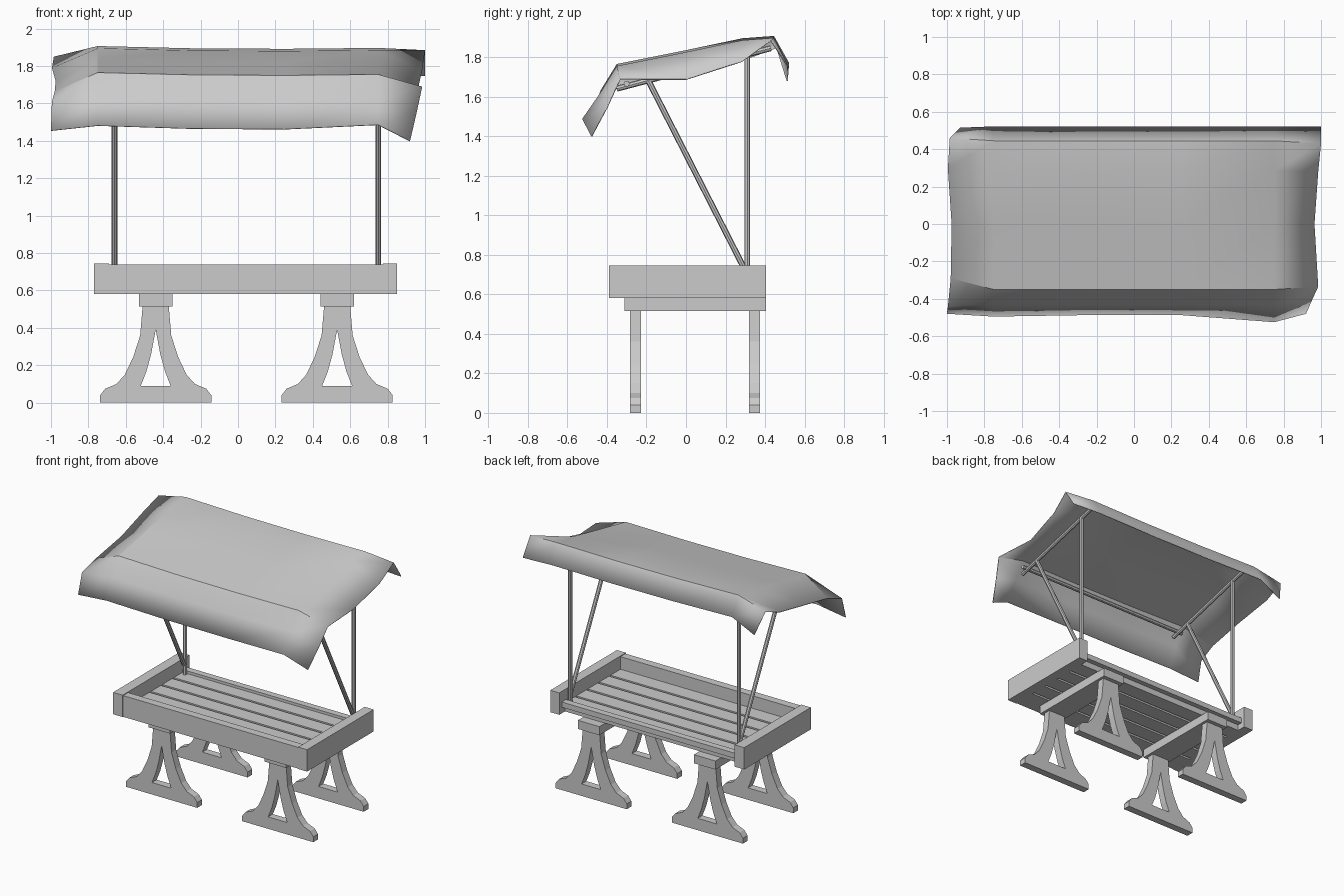
import bpy
import bmesh
from mathutils import Vector

if "Cube" in bpy.data.objects:
    bpy.data.objects.remove(bpy.data.objects["Cube"], do_unlink=True)

# One plain colour for the whole stall
grey = bpy.data.materials.new("plain_grey")
grey.use_nodes = True
COLOUR = (0.6, 0.6, 0.6, 1)
grey.diffuse_color = COLOUR
grey.node_tree.nodes["Principled BSDF"].inputs["Base Color"].default_value = COLOUR


def add_object(name, bm):
    bmesh.ops.recalc_face_normals(bm, faces=bm.faces)
    mesh = bpy.data.meshes.new(name)
    bm.to_mesh(mesh)
    bm.free()
    mesh.materials.append(grey)
    obj = bpy.data.objects.new(name, mesh)
    bpy.context.collection.objects.link(obj)
    return obj


def smooth(obj, angle):
    bpy.ops.object.select_all(action="DESELECT")
    obj.select_set(True)
    bpy.context.view_layer.objects.active = obj
    bpy.ops.object.shade_smooth_by_angle(angle=angle)


def box(name, xs, ys, zs):
    bm = bmesh.new()
    bmesh.ops.create_cube(bm, size=1)
    for v in bm.verts:
        for axis, (low, high) in enumerate((xs, ys, zs)):
            v.co[axis] = high if v.co[axis] > 0 else low
    return add_object(name, bm)


def pole(name, start, end, radius=0.015):
    start, end = Vector(start), Vector(end)
    span = end - start
    bm = bmesh.new()
    bmesh.ops.create_cone(bm, cap_ends=True, segments=8, radius1=radius,
                          radius2=radius, depth=span.length)
    turn = span.to_track_quat("Z", "Y").to_matrix()
    bmesh.ops.transform(bm, matrix=turn.to_4x4(), verts=bm.verts)
    bmesh.ops.translate(bm, vec=(start + end) / 2, verts=bm.verts)
    return add_object(name, bm)


# Legs: half profile from the top centre, down the outside, back up the opening
LEG = [(0, .515), (.07, .515), (.083, .36), (.12, .245), (.165, .15),
       (.21, .1), (.27, .075), (.297, .04), (.297, 0), (0, 0),
       (0, .09), (.08, .09), (.05, .166), (.025, .257), (0, .39)]


def leg(name, x, y):
    bm = bmesh.new()
    for side in (1, -1):
        bm.faces.new([bm.verts.new((x + side * px, y, pz)) for px, pz in LEG])
    bmesh.ops.remove_doubles(bm, verts=bm.verts, dist=0.0001)
    bmesh.ops.recalc_face_normals(bm, faces=bm.faces)
    made = bmesh.ops.extrude_face_region(bm, geom=bm.faces[:])["geom"]
    moved = [g for g in made if isinstance(g, bmesh.types.BMVert)]
    bmesh.ops.translate(bm, vec=(0, 0.056, 0), verts=moved)
    add_object(name, bm)


for side, x in (("right", -.44), ("left", .53)):
    leg("front_leg_" + side, x, -.283)
    leg("back_leg_" + side, x, .318)
    box("support_beam_" + side, (x - .09, x + .09), (-.31, .405), (.515, .58))

# Tray: rails, back bar and floor planks
box("front_rail", (-.69, .775), (-.385, -.325), (.58, .74))
box("side_rail_right", (-.77, -.69), (-.39, .405), (.58, .745))
box("side_rail_left", (.775, .85), (-.39, .405), (.58, .745))
box("back_bar", (-.69, .775), (.325, .375), (.625, .665))
PLANKS, PITCH = 5, .136
for i in range(PLANKS):
    y = -.325 + i * PITCH
    box(f"floor_plank_{i + 1}", (-.69, .775), (y, y + PITCH - .018), (.58, .645))

# Canopy frame
for side, x in (("right", -.66), ("left", .75)):
    smooth(pole("post_" + side, (x, .31, .63), (x, .31, 1.82)), 0.5)
    smooth(pole("brace_" + side, (x, .3, .72), (x, -.19, 1.68)), 0.5)
    smooth(pole("rafter_" + side, (x, -.35, 1.64), (x, .43, 1.845)), 0.5)
smooth(pole("cross_bar", (-.7, -.3, 1.665), (.79, -.3, 1.665)), 0.5)

# Canopy cloth: each row has a right end, a middle (y, z) and a left end
ROWS = [((-1, -.48, 1.455), (-.495, 1.472), (.92, -.48, 1.4)),
        ((-.995, -.44, 1.61), (-.43, 1.625), (.955, -.4, 1.55)),
        ((-.98, -.29, 1.665), (-.35, 1.755), (.985, -.335, 1.69)),
        ((-.975, 0, 1.72), (0, 1.825), (.965, 0, 1.69)),
        ((-.995, .295, 1.79), (.285, 1.885), (.985, .28, 1.78)),
        ((-.985, .46, 1.85), (.445, 1.897), (1, .43, 1.885)),
        ((-.93, .515, 1.68), (.522, 1.76), (1, .52, 1.75))]
# Column x, and how far the front hem and the ridge wander there
COLUMNS = [(-.75, 0, .01), (-.25, .008, -.002), (.25, .008, -.005), (.75, -.03, 0)]

bm = bmesh.new()
grid = []
for r, (first, (y, z), last) in enumerate(ROWS):
    points = [first]
    for x, hem, lift in COLUMNS:
        points.append((x, y + (hem if r < 1 else 0), z + lift - (hem / 2 if r < 1 else 0)))
    grid.append([bm.verts.new(p) for p in points + [last]])
for lower, upper in zip(grid, grid[1:]):
    for i in range(len(lower) - 1):
        bm.faces.new((lower[i], lower[i + 1], upper[i + 1], upper[i]))
canopy = add_object("canopy", bm)
thick = canopy.modifiers.new("cloth_thickness", "SOLIDIFY")
thick.thickness = 0.006
smooth(canopy, 0.45)
